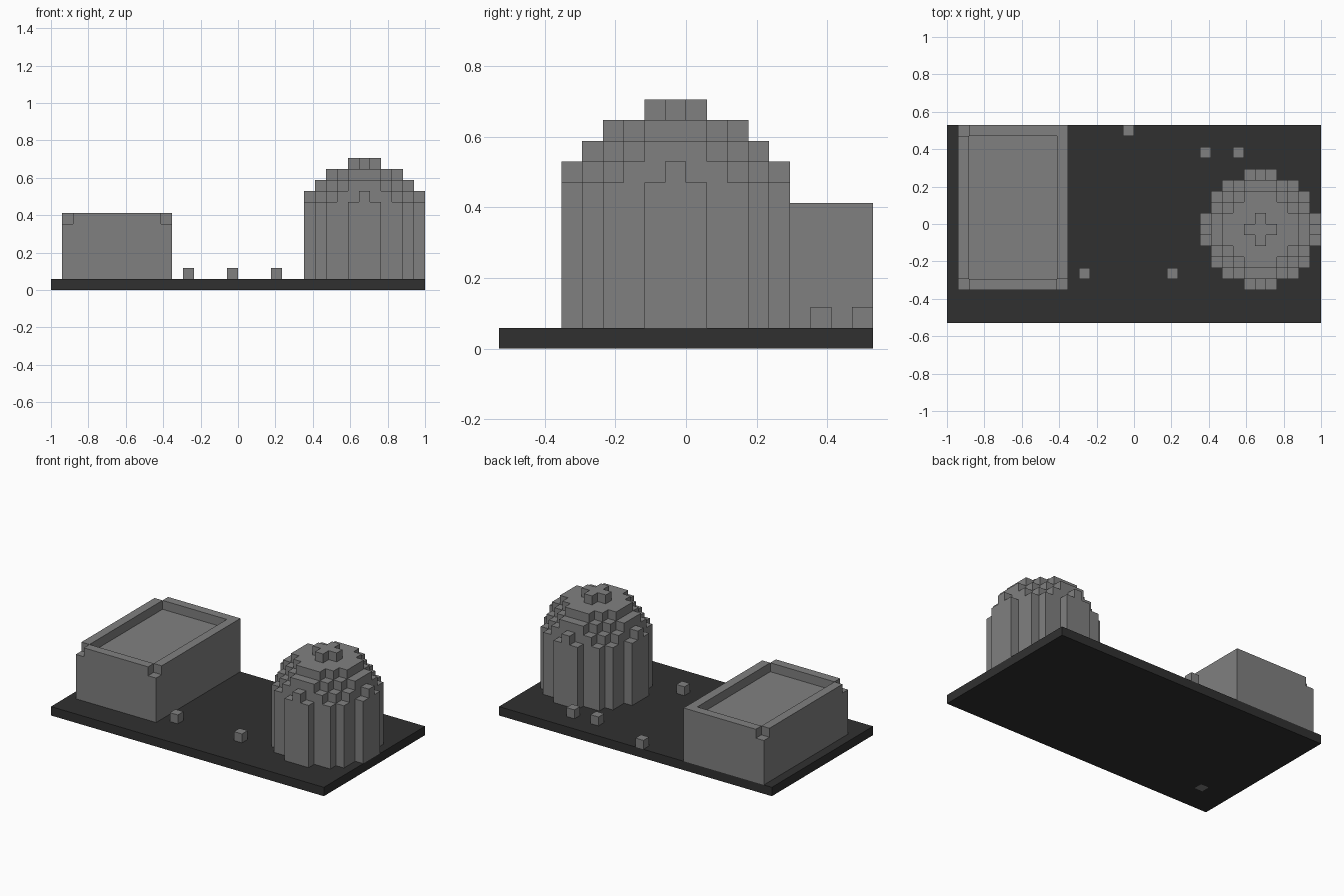
import bpy, bmesh
from math import radians
from mathutils import Vector
from itertools import product

cube = bpy.data.objects.get("Cube")
if cube:
    bpy.data.objects.remove(cube, do_unlink=True)

NX, NY = 34, 18          # base size in cells
S = 2 / NX               # cell size


def material(name, value):
    m = bpy.data.materials.new(name)
    m.use_nodes = True
    colour = (value, value, value, 1)
    m.diffuse_color = colour
    m.node_tree.nodes["Principled BSDF"].inputs["Base Color"].default_value = colour
    return m


grey = material("mid grey", 0.216)
dark = material("dark grey", 0.03)


def build(name, cells, mat):
    """Make one object from the exposed faces of a set of unit cells."""
    bm = bmesh.new()
    for cell in cells:
        for axis, sign in product(range(3), (-1, 1)):
            n = Vector((0, 0, 0))
            n[axis] = sign
            if tuple(int(c + d) for c, d in zip(cell, n)) in cells:
                continue
            u = Vector((0, 0, 0))
            u[(axis + 1) % 3] = 1
            v = n.cross(u)
            mid = Vector(cell) + Vector((.5, .5, .5)) + n / 2
            corners = [mid + (a * u + b * v) / 2
                       for a, b in ((-1, -1), (1, -1), (1, 1), (-1, 1))]
            bm.faces.new([bm.verts.new(((p.x - NX / 2) * S, (p.y - NY / 2) * S, p.z * S))
                          for p in corners])
    bmesh.ops.remove_doubles(bm, verts=bm.verts[:], dist=S / 100)
    # Merge the coplanar cell faces into flat panels
    bmesh.ops.dissolve_limit(bm, angle_limit=radians(1), verts=bm.verts[:], edges=bm.edges[:])
    mesh = bpy.data.meshes.new(name)
    bm.to_mesh(mesh)
    bm.free()
    mesh.materials.append(mat)
    obj = bpy.data.objects.new(name, mesh)
    bpy.context.collection.objects.link(obj)
    return obj


def box(xs, ys, zs):
    return set(product(range(*xs), range(*ys), range(*zs)))


# Base slab, with one cell left open for the foot of the building
foot = (3, 3, 0)
build("base_slab", box((0, NX), (0, NY), (0, 1)) - {foot}, dark)

# Flat-roofed building: sunken roof and three notched parapet corners
building = box((1, 11), (3, 18), (1, 7)) - box((2, 10), (4, 17), (6, 7))
building -= {(1, 3, 6), (10, 3, 6), (1, 17, 6)}
build("flat_roof_building", building | {foot}, grey)

# Domed tower: a round shaft whose upper layers shrink
CX, CY, R = 28, 8, 5
dome_limits = {8: 20, 9: 17, 10: 10, 11: 1}     # squared radius per layer
tower = set()
for dx, dy, z in product(range(-R, R + 1), range(-R, R + 1), range(1, 12)):
    d = dx * dx + dy * dy
    nub = z == 8 and R in (abs(dx), abs(dy)) and dx * dy == 0
    if d <= dome_limits.get(z, 26) or nub:
        tower.add((CX + dx, CY + dy, z))
build("domed_tower", tower, grey)

# Small loose blocks on the ground
for i, (x, y) in enumerate(((12, 4), (20, 4), (16, 17), (23, 15), (26, 15))):
    build(f"ground_block_{i + 1}", {(x, y, 1)}, grey)
